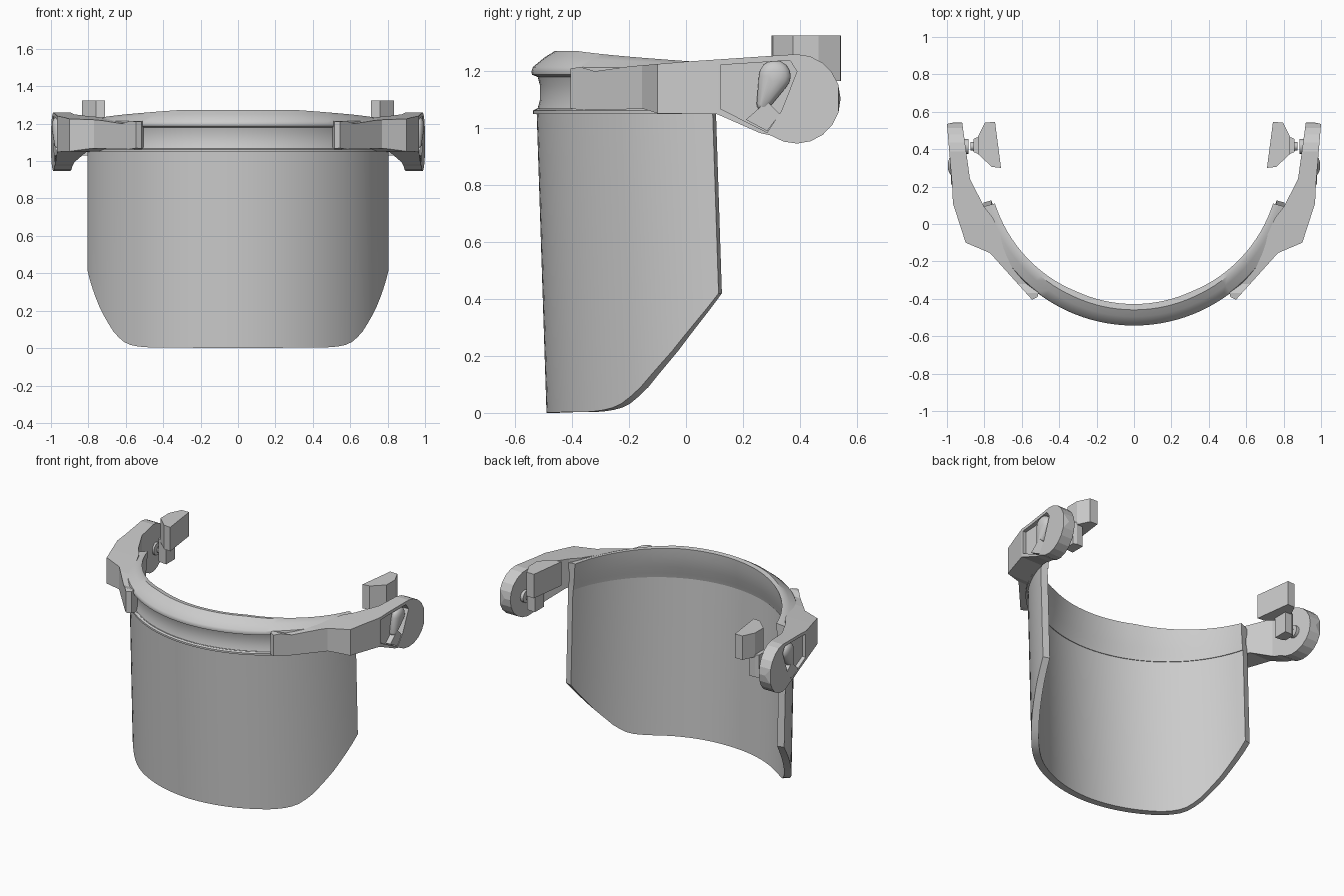
import bpy, bmesh, math
from mathutils import Vector

if "Cube" in bpy.data.objects:
    bpy.data.objects.remove(bpy.data.objects["Cube"])

GREY = bpy.data.materials.new("light_grey")
GREY.diffuse_color = (0.6, 0.6, 0.6, 1)
GREY.use_nodes = True
GREY.node_tree.nodes["Principled BSDF"].inputs["Base Color"].default_value = GREY.diffuse_color
CY, R, END = 0.309, 0.834, 75.0      # arc centre, outer radius, half angle
SEG = 48


def finish(name, bm, angle=30):
    bmesh.ops.recalc_face_normals(bm, faces=bm.faces)
    me = bpy.data.meshes.new(name)
    bm.to_mesh(me)
    bm.free()
    ob = bpy.data.objects.new(name, me)
    bpy.context.collection.objects.link(ob)
    me.materials.append(GREY)
    bpy.ops.object.select_all(action='DESELECT')
    ob.select_set(True)
    bpy.context.view_layer.objects.active = ob
    if angle:
        bpy.ops.object.shade_smooth_by_angle(angle=math.radians(angle))
    return ob


def polar(deg, r):
    a = math.radians(deg)
    return r * math.sin(a), CY - r * math.cos(a)


def lerp_table(table, t):
    for (a, p), (b, q) in zip(table, table[1:]):
        if t <= b:
            return p + (q - p) * max(0, t - a) / (b - a)
    return table[-1][1]


def sweep(name, section):
    """Sweep a closed section, section(angle) -> [(radius, z, lean)], along the arc."""
    bm = bmesh.new()
    rings = []
    for i in range(SEG + 1):
        deg = -END + 2 * END * i / SEG
        ring = []
        for r, z, lean in section(deg):
            x, y = polar(deg, r)
            ring.append(bm.verts.new((x, y + lean, z)))
        rings.append(ring)
    n = len(rings[0])
    for a, b in zip(rings, rings[1:]):
        for k in range(n):
            bm.faces.new((a[k], a[(k + 1) % n], b[(k + 1) % n], b[k]))
    bm.faces.new(rings[0])
    bm.faces.new(rings[-1])
    return finish(name, bm, 35)


def prism(name, pts, axis, lo, hi, angle=0):
    """Extrude a plan (axis z) or side (axis x) outline."""
    def at(p, h):
        return (p[0], p[1], h) if axis == 'z' else (h, p[0], p[1])
    bm = bmesh.new()
    a = [bm.verts.new(at(p, lo)) for p in pts]
    b = [bm.verts.new(at(p, hi)) for p in pts]
    bm.faces.new(a)
    bm.faces.new(b)
    for k in range(len(pts)):
        j = (k + 1) % len(pts)
        bm.faces.new((a[k], a[j], b[j], b[k]))
    return finish(name, bm, angle)


def apply(ob, kind, **props):
    bpy.context.view_layer.objects.active = ob
    mod = ob.modifiers.new(kind.lower(), kind)
    for key, value in props.items():
        setattr(mod, key, value)
    bpy.ops.object.modifier_apply(modifier=mod.name)


def cut(ob, other, operation):
    apply(ob, 'BOOLEAN', object=other, operation=operation, solver='EXACT')
    bpy.data.objects.remove(other)


def mirror(ob):
    apply(ob, 'MIRROR', use_axis=(True, False, False), use_mirror_merge=False)


def hull(name, points, angle=40):
    bm = bmesh.new()
    for p in points:
        bm.verts.new(p)
    out = bmesh.ops.convex_hull(bm, input=bm.verts)
    bmesh.ops.delete(bm, geom=[v for v in out["geom_interior"]
                               if isinstance(v, bmesh.types.BMVert)], context='VERTS')
    return finish(name, bm, angle)


# Visor: curved sheet with clipped lower corners
LOWER = [(0, 0.0), (36, 0.004), (42, 0.012), (46, 0.025), (52, 0.075),
         (62, 0.21), (71.5, 0.36), (75, 0.42)]


def visor_section(deg):
    low = lerp_table(LOWER, abs(deg))
    lean = 0.035 * (1 - low / 1.07)
    return [(R, low, lean), (R, 1.07, 0), (R - 0.045, 1.07, 0), (R - 0.045, low, lean)]


sweep("visor", visor_section)

# Brow band: grooved front, sloping crown that gets lower and thinner at the ends
BAND = [(-0.05, 1.05), (0.012, 1.05), (0.012, 1.062), (-0.004, 1.07), (-0.012, 1.10),
        (-0.012, 1.15), (-0.004, 1.18), (0.016, 1.188), (0.018, 1.20), (0.013, 1.215),
        (-0.03, 1.25), (-0.066, 1.272), (-0.097, 1.268), (-0.092, 1.21),
        (-0.075, 1.13), (-0.058, 1.08)]


def band_section(deg):
    f = lerp_table([(0, 1), (25, 1), (75, 0.3)], abs(deg))
    out = []
    for d, z in BAND:
        z = 1.21 + (z - 1.21) * f if z > 1.21 else z
        d = -0.05 + (d + 0.05) * f if d < -0.05 else d
        out.append((R + d, z, 0))
    return out


sweep("brow_band", band_section)

# Side arms: plan outline crossed with side outline
plan = [(0.50, -0.315), (0.515, -0.39), (0.545, -0.405), (0.77, -0.155), (0.90, -0.10),
        (0.968, 0.11), (0.972, 0.20), (1.0, 0.535), (0.92, 0.552), (0.877, 0.24),
        (0.80, 0.09)] + [polar(d, 0.803) for d in (70, 62, 54, 46)]
side = [(-0.42, 1.08), (-0.41, 1.07), (-0.36, 1.063), (-0.15, 1.068), (-0.10, 1.052),
        (0.11, 1.049), (0.26, 0.983)]
for i in range(13):
    a = math.radians(-125 + i * 215 / 12)
    side.append((0.388 + 0.155 * math.cos(a), 1.103 + 0.157 * math.sin(a)))
side += [(0.0, 1.234), (-0.20, 1.217), (-0.32, 1.20), (-0.37, 1.215), (-0.42, 1.208)]
arm = prism("side_arm", plan, 'z', 0.9, 1.35)
cut(arm, prism("side_outline", side, 'x', 0.4, 1.1), 'INTERSECT')

# Recess on the outer face of each arm
recess = [(0.122, 1.068), (0.285, 0.985), (0.335, 1.06), (0.39, 1.20), (0.365, 1.238),
          (0.122, 1.222)]
cut(arm, prism("recess", recess, 'x', 0.945, 1.1), 'DIFFERENCE')
mirror(arm)

# Lever: teardrop knob with a small catch below
pts = []
for cx, cy, cz, rx, r in ((0.965, 0.312, 1.183, 0.031, 0.056),
                          (0.955, 0.272, 1.085, 0.026, 0.024)):
    for i in range(1, 8):
        t = math.pi * i / 8
        for j in range(16):
            u = math.tau * j / 16
            pts.append((cx + rx * math.cos(t), cy + r * math.sin(t) * math.cos(u),
                        cz + r * math.sin(t) * math.sin(u)))
mirror(hull("lever_knob", pts))
catch = [(0.21, 1.03), (0.285, 0.99), (0.33, 1.05), (0.285, 1.095)]
mirror(prism("lever_catch", catch, 'x', 0.93, 0.978))

# Inner pads: slanted pressing face, tapering outwards to a stub
pad = [(0.743, 0.545), (0.711, 0.30), (0.76, 0.305), (0.835, 0.375), (0.835, 0.465),
       (0.797, 0.543)]
mirror(prism("inner_pad", pad, 'z', 1.165, 1.325))
stub = [(0.79, 0.37), (0.835, 0.375), (0.858, 0.385), (0.858, 0.455), (0.835, 0.465),
        (0.79, 0.465)]
mirror(prism("pad_stub", stub, 'z', 1.03, 1.18))

# Axle joining the pad stub to the arm
axle = []
for x, r in ((0.845, 0.025), (0.875, 0.022), (0.885, 0.04), (0.915, 0.04)):
    ring = []
    for j in range(16):
        u = math.tau * j / 16
        ring.append(Vector((x, 0.415 + r * math.cos(u), 1.09 + r * math.sin(u))))
    axle.append(ring)
mirror(hull("axle_pin", axle[0] + axle[1]))
mirror(hull("axle_collar", axle[2] + axle[3]))
